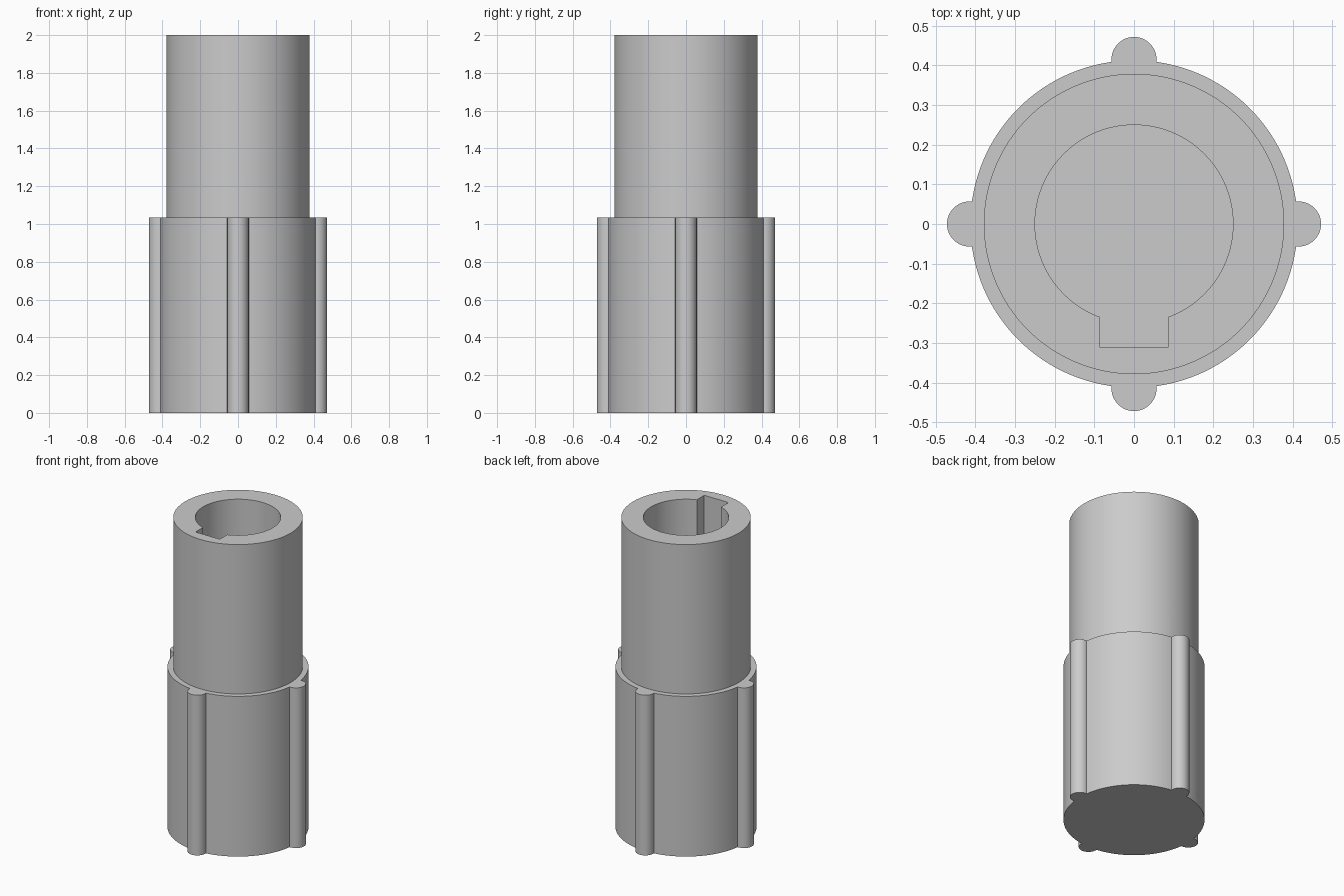
import bpy
from math import radians, sin, cos, pi

if "Cube" in bpy.data.objects:
    bpy.data.objects.remove(bpy.data.objects["Cube"], do_unlink=True)

GREY = (0.6, 0.6, 0.6, 1)
grey = bpy.data.materials.new("plain grey")
grey.use_nodes = True
grey.diffuse_color = GREY
grey.node_tree.nodes["Principled BSDF"].inputs["Base Color"].default_value = GREY

HEIGHT = 2.0
SHOULDER = 1.035
BORE_FLOOR = SHOULDER


def cylinder(name, radius, bottom, top, x=0, y=0, sides=128):
    bpy.ops.mesh.primitive_cylinder_add(
        vertices=sides, radius=radius, depth=top - bottom,
        location=(x, y, (bottom + top) / 2))
    obj = bpy.context.object
    obj.name = name
    obj.data.materials.append(grey)
    return obj


def combine(target, tool, operation):
    bpy.context.view_layer.objects.active = target
    mod = target.modifiers.new(operation.lower(), 'BOOLEAN')
    mod.operation = operation
    mod.solver = 'EXACT'
    mod.object = tool
    bpy.ops.object.modifier_apply(modifier=mod.name)
    bpy.data.objects.remove(tool, do_unlink=True)


# Wide solid base with four rounded ribs
body = cylinder("keyed_sleeve", 0.413, 0, SHOULDER)
for i in range(4):
    a = i * pi / 2
    rib = cylinder("rib", 0.057, 0, SHOULDER, 0.415 * cos(a), 0.415 * sin(a), 48)
    combine(body, rib, 'UNION')

# Narrower upper sleeve
combine(body, cylinder("upper_sleeve", 0.379, 0.5, HEIGHT), 'UNION')

# Bore with a square keyway towards the front
combine(body, cylinder("bore", 0.25, BORE_FLOOR, HEIGHT + 0.1), 'DIFFERENCE')
bpy.ops.mesh.primitive_cube_add(size=1, location=(0, -0.21, (BORE_FLOOR + HEIGHT + 0.1) / 2))
keyway = bpy.context.object
keyway.scale = (0.174, 0.2, HEIGHT + 0.1 - BORE_FLOOR)
bpy.ops.object.transform_apply(location=False, rotation=False, scale=True)
keyway.data.materials.append(grey)
combine(body, keyway, 'DIFFERENCE')

# Smooth walls with crisp rims
bpy.ops.object.select_all(action='DESELECT')
body.select_set(True)
bpy.context.view_layer.objects.active = body
bpy.ops.object.shade_smooth_by_angle(angle=radians(30))
